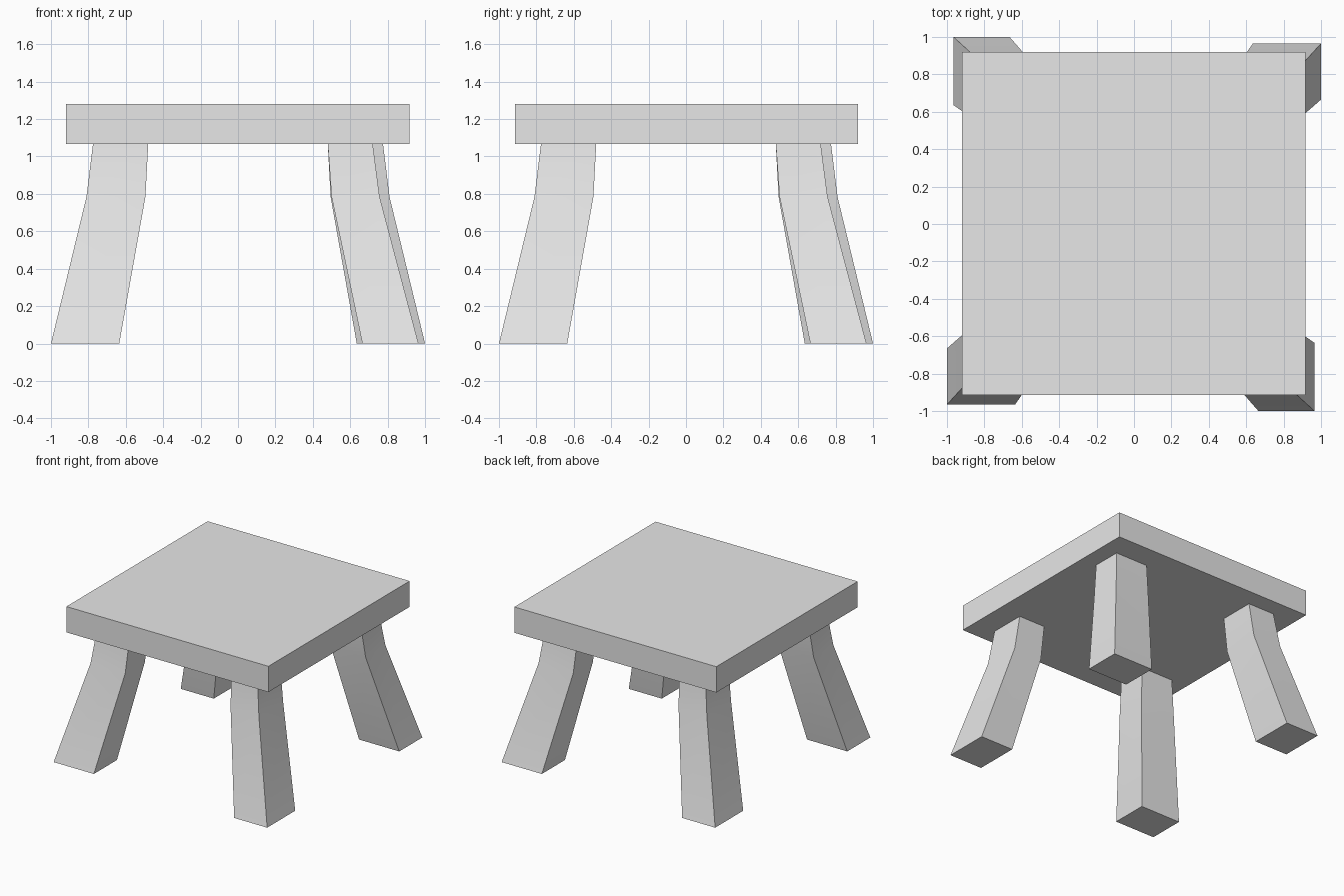
import bpy
import bmesh
from math import radians
from mathutils import Matrix

cube = bpy.data.objects.get("Cube")
if cube:
    bpy.data.objects.remove(cube, do_unlink=True)

# One plain grey for the whole stool
grey = bpy.data.materials.new("light_grey")
grey.use_nodes = True
grey.diffuse_color = (0.8, 0.8, 0.8, 1)
grey.node_tree.nodes["Principled BSDF"].inputs["Base Color"].default_value = grey.diffuse_color


def make_object(name, bm):
    bmesh.ops.recalc_face_normals(bm, faces=bm.faces)
    mesh = bpy.data.meshes.new(name)
    bm.to_mesh(mesh)
    bm.free()
    mesh.materials.append(grey)
    obj = bpy.data.objects.new(name, mesh)
    bpy.context.collection.objects.link(obj)
    bpy.ops.object.select_all(action="DESELECT")
    bpy.context.view_layer.objects.active = obj
    obj.select_set(True)
    bpy.ops.object.shade_smooth_by_angle(angle=radians(30))
    return obj


# Square slab top
bm = bmesh.new()
bmesh.ops.create_cube(bm, size=1)
bmesh.ops.scale(bm, vec=(1.836, 1.834, 0.212), verts=bm.verts)
bmesh.ops.translate(bm, vec=(-0.002, 0.003, 1.174), verts=bm.verts)
make_object("seat_top", bm)

# Splayed leg sections: height, outer x, inner x, outer y, inner y
SECTIONS = [
    (0.0, 1.0, 0.635, 0.965, 0.665),
    (0.785, 0.81, 0.495, 0.757, 0.5),
    (1.07, 0.775, 0.48, 0.72, 0.48),
]


def make_leg(name, turn):
    bm = bmesh.new()
    rings = []
    for z, xo, xi, yo, yi in SECTIONS:
        corners = ((-xo, -yo), (-xi, -yo), (-xi, -yi), (-xo, -yi))
        rings.append([bm.verts.new((x, y, z)) for x, y in corners])
    for low, high in zip(rings, rings[1:]):
        for i in range(4):
            j = (i + 1) % 4
            bm.faces.new((low[i], low[j], high[j], high[i]))
    bm.faces.new(rings[0])
    bm.faces.new(rings[-1])
    bmesh.ops.transform(bm, matrix=Matrix.Rotation(radians(turn), 4, "Z"), verts=bm.verts)
    make_object(name, bm)


# The same leg turned to each corner
names = ("front_right_leg", "front_left_leg", "back_left_leg", "back_right_leg")
for i, name in enumerate(names):
    make_leg(name, 90 * i)
